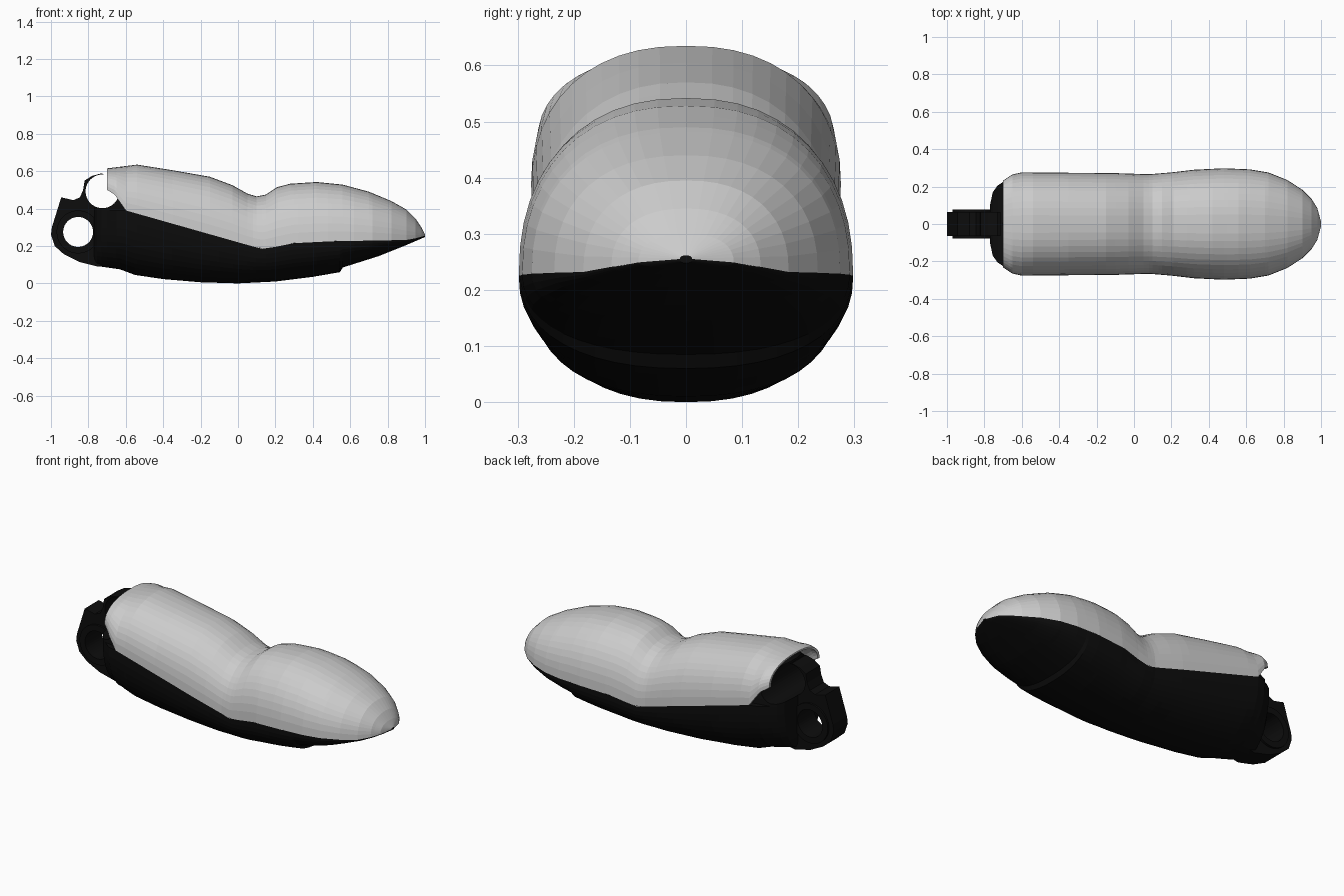
import bpy, bmesh, math

if "Cube" in bpy.data.objects:
    bpy.data.objects.remove(bpy.data.objects["Cube"])

black = bpy.data.materials.new("matte_black")
black.diffuse_color = (0.004, 0.004, 0.004, 1)
black.use_nodes = True
black.node_tree.nodes["Principled BSDF"].inputs["Base Color"].default_value = black.diffuse_color

# Side and plan profiles along x
TOP = [(-.70, .615), (-.54, .635), (-.35, .605), (-.15, .57), (-.03, .525), (.05, .48), (.10, .465),
       (.15, .475), (.21, .515), (.28, .533), (.42, .542), (.56, .528), (.70, .49), (.82, .44),
       (.90, .395), (.95, .345), (.98, .30), (1, .262)]
SEAM = [(-.60, .39), (.07, .20), (.13, .185), (.20, .195), (.30, .215), (.50, .225), (.90, .232),
        (.96, .243), (1, .255)]
SHELL_EDGE = [(-.70, .50), (-.66, .475)] + SEAM
BOTTOM = [(-.77, .095), (-.70, .085), (-.63, .075), (-.55, .045), (-.40, .023), (-.20, .006), (0, 0),
          (.20, .01), (.40, .035), (.545, .06), (.56, .085), (.75, .145), (.90, .205), (1, .248)]
WIDTH = [(-.70, .232), (-.65, .265), (-.60, .276), (-.10, .272), (.08, .266), (.20, .276), (.32, .29),
         (.48, .298), (.62, .292), (.72, .275), (.82, .235), (.90, .183), (.95, .133), (.98, .085), (1, .012)]
BODY_WIDTH = [(-.77, .10), (-.755, .17), (-.73, .205), (-.70, .225)] + WIDTH[1:]
BODY_TOP = [(-.77, .54), (-.70, .58)] + TOP[1:]
POWER = 2.3


def at(profile, x):
    if x <= profile[0][0]:
        return profile[0][1]
    for (x0, v0), (x1, v1) in zip(profile, profile[1:]):
        if x <= x1:
            return v0 + (v1 - v0) * (x - x0) / (x1 - x0)
    return profile[-1][1]


def arc(x, w, z, h, n=24):
    """Half a rounded cross-section from +y to -y, height h above (or below) z."""
    pts = []
    for i in range(n + 1):
        a = math.pi * i / n
        c, s = math.cos(a), max(0, math.sin(a))
        pts.append((x, w * math.copysign(abs(c) ** (2 / POWER), c), z + h * s ** (2 / POWER)))
    return pts


def finish(bm, name, mat):
    bmesh.ops.recalc_face_normals(bm, faces=bm.faces)
    me = bpy.data.meshes.new(name)
    bm.to_mesh(me)
    bm.free()
    ob = bpy.data.objects.new(name, me)
    bpy.context.collection.objects.link(ob)
    if mat:
        me.materials.append(mat)
    return ob


def loft(name, rings, mat=None):
    bm = bmesh.new()
    rows = [[bm.verts.new(p) for p in ring] for ring in rings]
    n = len(rows[0])
    for a, b in zip(rows, rows[1:]):
        for i in range(n):
            bm.faces.new((a[i], a[(i + 1) % n], b[(i + 1) % n], b[i]))
    bm.faces.new(rows[0])
    bm.faces.new(rows[-1])
    return finish(bm, name, mat)


def plate(name, outline, half, mat=None):
    """Side outline (x, z) extruded across y."""
    return loft(name, [[(x, y, z) for x, z in outline] for y in (-half, half)], mat)


def circle(cx, cz, r, n=40):
    return [(cx + r * math.cos(math.tau * i / n), cz + r * math.sin(math.tau * i / n)) for i in range(n)]


def stations(*profiles):
    xs = sorted({x for p in profiles for x, _ in p})
    return [x for i, x in enumerate(xs) if i == 0 or x - xs[i - 1] > .009]


# Upper shell with wall thickness
rings = []
for x in stations(TOP, SHELL_EDGE, WIDTH):
    w, z, t = at(WIDTH, x), at(SHELL_EDGE, x), at(TOP, x)
    rings.append(arc(x, w, z, t - z) + arc(x, w * .93, z, (t - z) * .92)[::-1])
loft("upper_shell", rings)

# Lower body, with an inset core below the shell
rings = []
for x in stations(BODY_TOP, BOTTOM, BODY_WIDTH):
    w, z, t, b = at(BODY_WIDTH, x), at(SEAM, x), at(BODY_TOP, x), at(BOTTOM, x)
    k = 1 if x < -.69 else .88
    rings.append(arc(x, w * k, z, (t - z) * k) + arc(x, w, z, b - z)[::-1])
body = loft("lower_body", rings, black)

# Hinge lug and its raised boss
lug = plate("hinge_lug", [(-.945, .46), (-.88, .445), (-.845, .46), (-.828, .50), (-.82, .55), (-.78, .575),
                          (-.73, .588), (-.62, .54), (-.60, .12), (-.75, .09), (-.85, .115), (-.93, .155),
                          (-.98, .20), (-1, .26), (-.995, .30)], .065, black)
boss = plate("hinge_boss", circle(-.855, .275, .115), .077, black)

# Pin holes
cutters = [plate("pin_hole_cutter", circle(-.855, .275, .08), .5),
           plate("tendon_hole_cutter", circle(-.725, .492, .09), .5)]
for part, used in ((body, cutters), (lug, cutters), (boss, cutters[:1])):
    for c in used:
        m = part.modifiers.new("hole", 'BOOLEAN')
        m.operation, m.solver, m.object = 'DIFFERENCE', 'EXACT', c
for c in cutters:
    c.hide_render = True
    c.hide_set(True)
